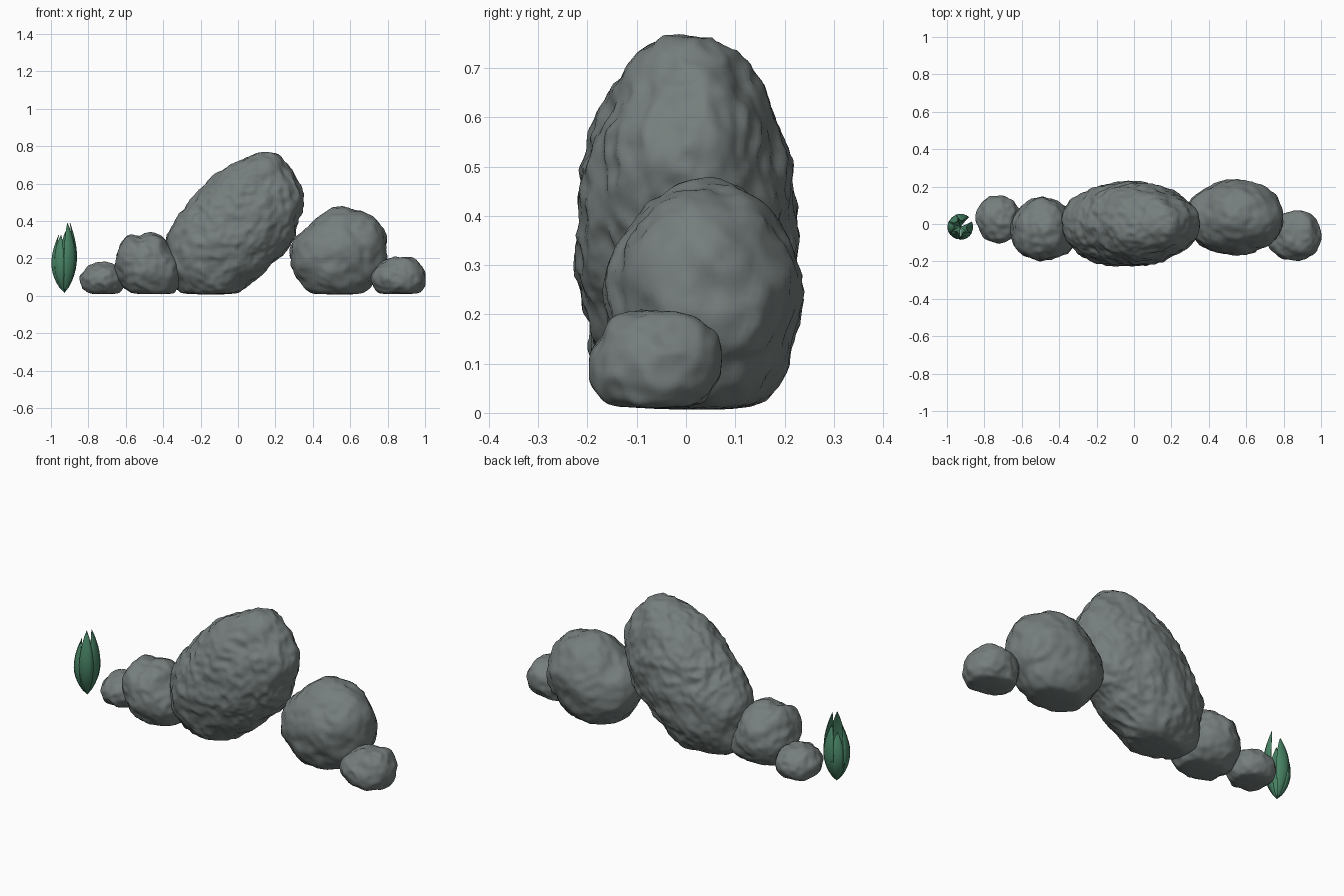
import bpy, bmesh, math
from mathutils import Vector, noise

cube = bpy.data.objects.get("Cube")
if cube:
    bpy.data.objects.remove(cube, do_unlink=True)


def make_material(name, rgb):
    mat = bpy.data.materials.new(name)
    mat.use_nodes = True
    mat.diffuse_color = (*rgb, 1)
    mat.node_tree.nodes["Principled BSDF"].inputs["Base Color"].default_value = (*rgb, 1)
    return mat


stone = make_material("grey stone", (0.18, 0.21, 0.205))
green = make_material("leaf green", (0.065, 0.23, 0.13))


def add_object(name, bm, mat):
    mesh = bpy.data.meshes.new(name)
    bm.to_mesh(mesh)
    bm.free()
    mesh.materials.append(mat)
    for poly in mesh.polygons:
        poly.use_smooth = True
    obj = bpy.data.objects.new(name, mesh)
    bpy.context.collection.objects.link(obj)
    return obj


def outline_radius(polar, angle):
    """Radius of a closed outline, blended between its corner points."""
    for (a0, r0), (a1, r1) in zip(polar, polar[1:]):
        if a0 <= angle <= a1:
            return r0 + (r1 - r0) * (angle - a0) / max(a1 - a0, 1e-6)
    return polar[0][1]


def add_rock(name, center, depth, outline, bump, detail=5):
    """Boulder swelling out from a side outline (x, z), roughened with noise."""
    cx, cy, cz = center
    polar = sorted((math.atan2(z - cz, x - cx), math.hypot(x - cx, z - cz)) for x, z in outline)
    first, last = polar[0], polar[-1]
    polar = [(last[0] - math.tau, last[1])] + polar + [(first[0] + math.tau, first[1])]
    bm = bmesh.new()
    bmesh.ops.create_icosphere(bm, subdivisions=detail, radius=1)
    for v in bm.verts:
        u, d, w = v.co
        r = outline_radius(polar, math.atan2(w, u))
        v.co = (cx + u * r, cy + d * depth, cz + w * r)
    for _ in range(6):
        bmesh.ops.smooth_vert(bm, verts=bm.verts, factor=0.5,
                              use_axis_x=True, use_axis_y=True, use_axis_z=True)
    bm.normal_update()
    lumps = []
    for v in bm.verts:
        p = v.co.copy()
        coarse = noise.noise(p * 9)
        ridge = 0.5 - abs(noise.noise(p * 14 + Vector((7, 3, 5)))) * 2
        fine = noise.noise(p * 32)
        lumps.append(v.normal * bump * (coarse + 0.5 * ridge + 0.35 * fine))
    for v, lump in zip(bm.verts, lumps):
        v.co += lump
        # Settle the underside onto the ground
        if v.co.z < 0.03:
            v.co.z = 0.005 + 0.025 * math.exp((v.co.z - 0.03) / 0.025)
    return add_object(name, bm, stone)


# Boulders, from the leaning main stone to the pebbles at each end
add_rock("main_boulder", (-0.03, 0, 0.36), 0.225, [
    (-0.31, 0), (-0.2, -0.03), (-0.05, -0.02), (0.05, 0.05), (0.16, 0.15), (0.27, 0.27),
    (0.335, 0.42), (0.34, 0.58), (0.26, 0.69), (0.2, 0.77), (0.1, 0.765), (-0.01, 0.71),
    (-0.13, 0.635), (-0.21, 0.56), (-0.27, 0.47), (-0.37, 0.34), (-0.39, 0.2)], 0.016, 6)
add_rock("right_hand_boulder", (0.54, 0.035, 0.23), 0.2, [
    (0.35, 0.05), (0.28, 0.15), (0.28, 0.25), (0.36, 0.36), (0.44, 0.43), (0.58, 0.475),
    (0.73, 0.41), (0.79, 0.33), (0.8, 0.22), (0.71, 0.05), (0.6, -0.02), (0.43, -0.02)], 0.014)
add_rock("left_hand_boulder", (-0.485, -0.03, 0.165), 0.17, [
    (-0.6, 0.03), (-0.66, 0.17), (-0.645, 0.24), (-0.6, 0.32), (-0.53, 0.315), (-0.46, 0.34),
    (-0.41, 0.32), (-0.36, 0.25), (-0.31, 0.16), (-0.32, 0.02), (-0.48, -0.02)], 0.015)
add_rock("right_hand_pebble", (0.86, -0.062, 0.105), 0.138, [
    (0.75, 0.01), (0.715, 0.11), (0.78, 0.18), (0.87, 0.205), (0.96, 0.195),
    (1.0, 0.1), (0.97, 0.02), (0.86, -0.01)], 0.013)
add_rock("left_hand_pebble", (-0.725, 0.025, 0.085), 0.132, [
    (-0.82, 0.02), (-0.85, 0.1), (-0.78, 0.165), (-0.68, 0.17), (-0.605, 0.1),
    (-0.63, 0.02), (-0.72, -0.01)], 0.013)


def add_leaf(name, angle, height, reach, rows=12):
    """Lance-shaped leaf bowing outward from the base and closing at the tip."""
    out = Vector((math.cos(angle), math.sin(angle), 0))
    side = Vector((-out.y, out.x, 0))
    base = Vector((-0.928, -0.015, 0.015))
    bm = bmesh.new()
    grid = []
    for i in range(rows + 1):
        t = i / rows
        bow = reach * math.sin(math.pi * 0.85 * t ** 0.8)
        half = 0.036 * max(math.sin(math.pi * t), 0) ** 0.85 + 0.0005
        row = []
        for s in (-1, -0.5, 0, 0.5, 1):
            cup = 0.3 * half * s * s
            row.append(bm.verts.new(base + out * (bow - cup) + side * half * s
                                    + Vector((0, 0, height * t))))
        grid.append(row)
    for low, high in zip(grid, grid[1:]):
        for j in range(4):
            bm.faces.new((low[j], low[j + 1], high[j + 1], high[j]))
    leaf = add_object(name, bm, green)
    solid = leaf.modifiers.new("thickness", "SOLIDIFY")
    solid.thickness = 0.003
    return leaf


# Leaf cluster
leaves = [(-8, 0.375, 0.068), (80, 0.33, 0.07), (130, 0.29, 0.068),
          (187, 0.31, 0.07), (235, 0.31, 0.068), (300, 0.375, 0.07)]
for n, (degrees, height, reach) in enumerate(leaves, 1):
    add_leaf(f"leaf_{n}", math.radians(degrees), height, reach)
